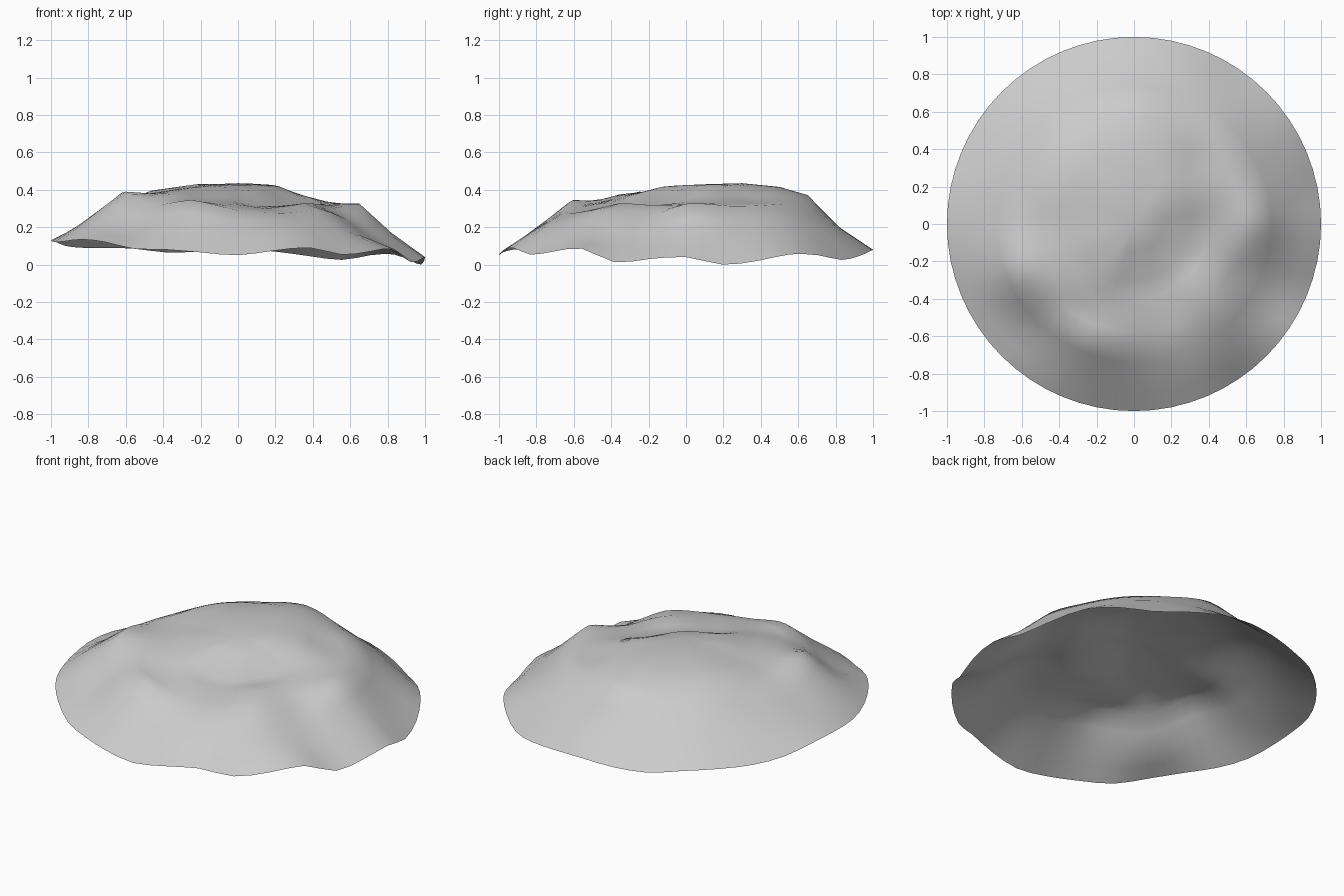
import bpy, bmesh, math

if "Cube" in bpy.data.objects:
    bpy.data.objects.remove(bpy.data.objects["Cube"])

RADII = [0.3, 0.5, 0.65, 0.82]
CENTRE = 0.425
# height profiles along 16 spokes, counter-clockwise from +x
SPOKES = [
    [.345, .322, .325, .17], [.388, .34, .312, .16], [.42, .345, .32, .19], [.43, .395, .335, .20],
    [.435, .415, .372, .20], [.43, .405, .345, .21], [.43, .405, .335, .20], [.42, .395, .315, .21],
    [.41, .375, .335, .22], [.405, .38, .39, .26], [.39, .375, .315, .18], [.375, .335, .345, .21],
    [.335, .32, .29, .18], [.315, .298, .275, .20], [.31, .328, .29, .18], [.32, .318, .24, .12],
]
# wavy rim, 32 points
RIM = [.04, 0, .02, .055, .05, .025, .045, .07, .08, .07, .065, .085, .09, .09, .10, .125,
       .13, .12, .125, .135, .12, .085, .08, .065, .05, .075, .09, .053, .07, .085, .013, .03]


def mid(a, b, c, d):
    return (-a + 9 * b + 9 * c - d) / 16


def refine(vals):
    """Double the points of a closed loop with a smooth curve."""
    n = len(vals)
    out = []
    for i in range(n):
        out += [vals[i], mid(vals[i - 1], vals[i], vals[(i + 1) % n], vals[(i + 2) % n])]
    return out


rings = [(r, refine(refine([s[k] for s in SPOKES]))) for k, r in enumerate(RADII)]
rim = [max(0, z) for z in refine(RIM)]
rings.append((1.0, rim))
N = 64

# extra rings halfway between neighbours
full = [(0.15, [CENTRE * .7 + z * .3 + .003 for z in rings[0][1]])]
for (r0, z0), (r1, z1) in zip(rings, rings[1:]):
    full += [(r0, z0), ((r0 + r1) / 2, [(a + b) / 2 for a, b in zip(z0, z1)])]
full.append(rings[-1])

# terrain mound: open shell
bm = bmesh.new()
top = bm.verts.new((0, 0, CENTRE))
loops = []
for r, zs in full:
    loops.append([bm.verts.new((r * math.cos(i * math.tau / N), r * math.sin(i * math.tau / N), zs[i]))
                  for i in range(N)])
for i in range(N):
    j = (i + 1) % N
    bm.faces.new((top, loops[0][i], loops[0][j]))
    for a, b in zip(loops, loops[1:]):
        bm.faces.new((a[i], b[i], b[j], a[j]))
for f in bm.faces:
    f.smooth = True
me = bpy.data.meshes.new("terrain_mound")
bm.to_mesh(me)
bm.free()
ob = bpy.data.objects.new("terrain_mound", me)
bpy.context.collection.objects.link(ob)
